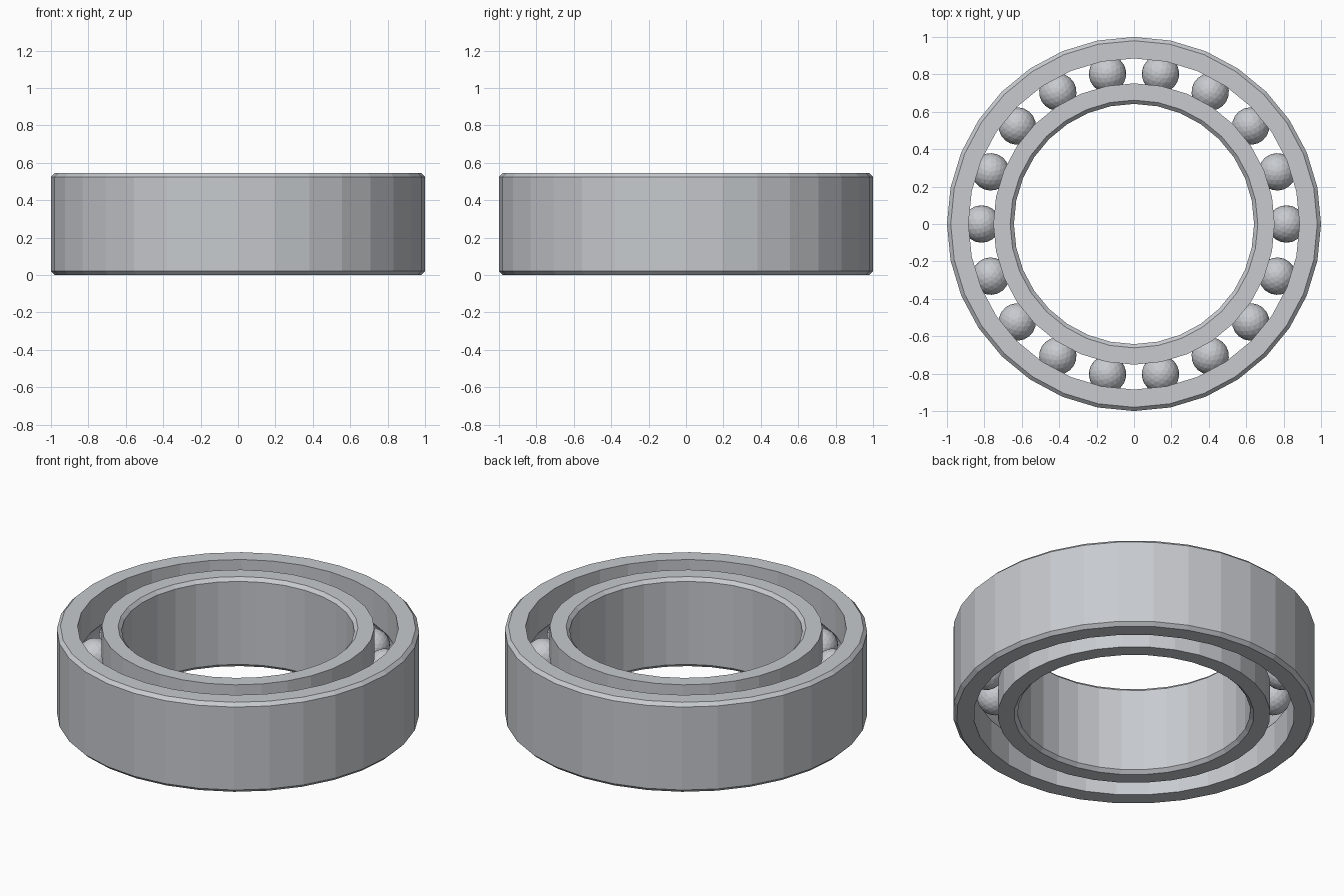
import bpy, bmesh, math
from mathutils import Matrix

SIDES = 32
BALLS = 18
H = 0.545          # ring height
MID = H / 2
TRACK = 0.815      # radius of the ball circle
BALL_R = 0.1
GROOVE_R = 0.103
CH = 0.02          # chamfer

cube = bpy.data.objects.get("Cube")
if cube:
    bpy.data.objects.remove(cube, do_unlink=True)

steel = bpy.data.materials.new("steel_grey")
steel.use_nodes = True
colour = (0.57, 0.59, 0.62, 1.0)
steel.diffuse_color = colour
steel.node_tree.nodes["Principled BSDF"].inputs["Base Color"].default_value = colour


def finish(bm, name):
    bmesh.ops.recalc_face_normals(bm, faces=bm.faces)
    mesh = bpy.data.meshes.new(name)
    bm.to_mesh(mesh)
    bm.free()
    mesh.materials.append(steel)
    obj = bpy.data.objects.new(name, mesh)
    bpy.context.collection.objects.link(obj)
    return obj


def groove(wall, steps=8):
    """Arc of the ball track cut into a wall, from bottom to top."""
    side = 1 if wall > TRACK else -1
    half = math.acos(abs(wall - TRACK) / GROOVE_R)
    angles = [half * (2 * i / steps - 1) for i in range(steps + 1)]
    return [(TRACK + side * GROOVE_R * math.cos(a), MID + GROOVE_R * math.sin(a))
            for a in angles]


def ring(name, wall, plain):
    """Lathe a race: grooved wall on one side, chamfered wall on the other."""
    step = CH if wall > plain else -CH
    profile = [(wall, 0)] + groove(wall) + [
        (wall, H), (plain + step, H), (plain, H - CH), (plain, CH), (plain + step, 0)]
    bm = bmesh.new()
    loops = []
    for i in range(SIDES):
        a = 2 * math.pi * i / SIDES
        loops.append([bm.verts.new((r * math.cos(a), r * math.sin(a), z))
                      for r, z in profile])
    n = len(profile)
    for i in range(SIDES):
        p, q = loops[i], loops[(i + 1) % SIDES]
        for j in range(n):
            k = (j + 1) % n
            bm.faces.new((p[j], q[j], q[k], p[k]))
    return finish(bm, name)


# Inner and outer races
ring("outer_ring", 0.885, 1.0)
ring("inner_ring", 0.752, 0.642)

# Balls spaced evenly round the track
for i in range(BALLS):
    bm = bmesh.new()
    place = (Matrix.Rotation(2 * math.pi * i / BALLS, 4, 'Z')
             @ Matrix.Translation((TRACK, 0, MID)))
    bmesh.ops.create_icosphere(bm, subdivisions=3, radius=BALL_R, matrix=place)
    finish(bm, f"ball_{i + 1}")
